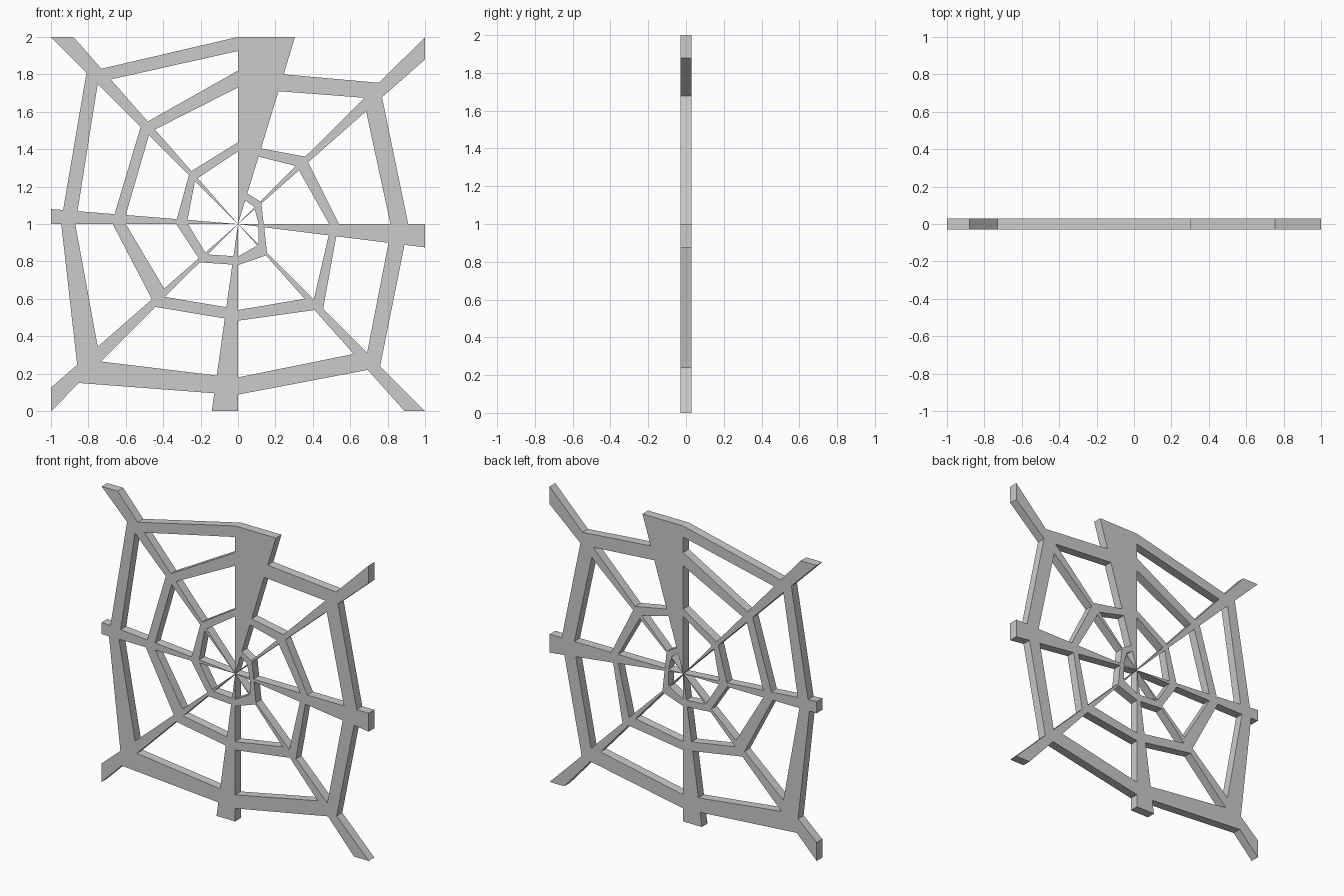
import bpy, bmesh

if "Cube" in bpy.data.objects:
    bpy.data.objects.remove(bpy.data.objects["Cube"])

CENTRE = (0.0, 1.0)
THICK = 0.06

# Outer ends of the tapered spokes, clockwise from the top: (first edge, second edge)
SPOKES = [
    ((0, 2), (.305, 2)), ((1, 2), (1, 1.88)), ((1, 1), (1, .875)), ((1, 0), (.89, 0)),
    ((0, 0), (-.14, 0)), ((-1, 0), (-1, .125)), ((-1, 1), (-1, 1.08)), ((-1, 2), (-.88, 2)),
]

# Thread bands in the gap after each spoke, as fractions along the two facing edges:
# (start inner, start outer, end inner, end outer), from the rim to the hub
BANDS = [
    [(.71, .80, .675, .755), (.36, .404, .31, .36), (.126, .163, .09, .12)],
    [(.685, .77, .815, .91), (.326, .375, .487, .54), (.09, .125, .11, .137)],
    [(.805, .89, .69, .76), (.485, .525, .405, .455), (.11, .14, .11, .155)],
    [(.695, .78, .82, .912), (.40, .46, .46, .517), (.115, .168, .174, .22)],
    [(.81, .905, .735, .85), (.445, .505, .39, .443), (.172, .217, .163, .205)],
    [(.75, .86, .87, .945), (.395, .46, .60, .67), (.175, .21, .267, .33)],
    [(.858, .935, .75, .81), (.60, .66, .476, .52), (.27, .327, .23, .262)],
    [(.773, .83, .925, 1.0), (.505, .548, .73, .82), (.245, .283, .388, .437)],
]

bm = bmesh.new()
hub = bm.verts.new((CENTRE[0], 0, CENTRE[1]))
edges = {}  # (spoke, side) -> {fraction: vertex}


def point(spoke, side, t):
    """Shared vertex at fraction t along one edge of a spoke."""
    row = edges.setdefault((spoke, side), {})
    if t not in row:
        ex, ez = SPOKES[spoke][side]
        row[t] = bm.verts.new((CENTRE[0] + (ex - CENTRE[0]) * t, 0,
                               CENTRE[1] + (ez - CENTRE[1]) * t))
    return row[t]


# Spiral thread between neighbouring spokes
n = len(SPOKES)
for i, gap in enumerate(BANDS):
    j = (i + 1) % n
    for a_in, a_out, b_in, b_out in gap:
        bm.faces.new([point(i, 1, a_out), point(i, 1, a_in),
                      point(j, 0, b_in), point(j, 0, b_out)])

# Tapered spokes, sharing the thread vertices
for i in range(n):
    for side in (0, 1):
        point(i, side, 1.0)
    first, second = ([v for _, v in sorted(edges[i, s].items())] for s in (0, 1))
    bm.faces.new([hub] + second + first[::-1])

for f in bm.faces:
    f.normal_update()
    if f.normal.y > 0:
        f.normal_flip()

mesh = bpy.data.meshes.new("spider_web")
bm.to_mesh(mesh)
bm.free()
web = bpy.data.objects.new("spider_web", mesh)
bpy.context.collection.objects.link(web)

# Plate thickness
solid = web.modifiers.new("thickness", 'SOLIDIFY')
solid.thickness = THICK
solid.offset = 0
